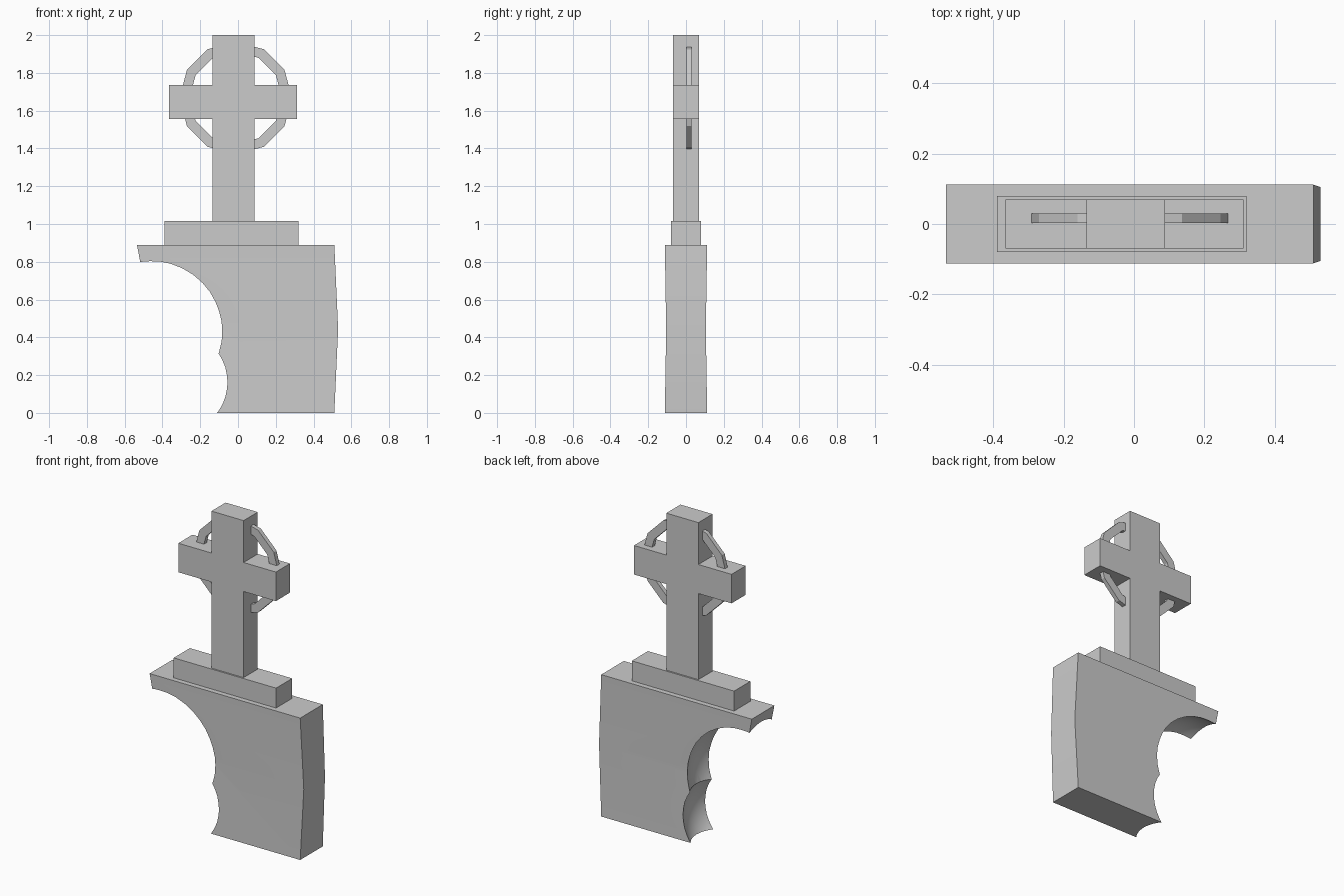
import bpy, bmesh, math

if "Cube" in bpy.data.objects:
    bpy.data.objects.remove(bpy.data.objects["Cube"])


def make_object(name, bm):
    bmesh.ops.recalc_face_normals(bm, faces=bm.faces)
    mesh = bpy.data.meshes.new(name)
    bm.to_mesh(mesh)
    bm.free()
    ob = bpy.data.objects.new(name, mesh)
    bpy.context.collection.objects.link(ob)
    return ob


def loft(name, rings):
    """Closed solid through a stack of equal-length vertex rings."""
    bm = bmesh.new()
    loops = [[bm.verts.new(p) for p in ring] for ring in rings]
    n = len(loops[0])
    for a, b in zip(loops, loops[1:]):
        for i in range(n):
            j = (i + 1) % n
            bm.faces.new((a[i], a[j], b[j], b[i]))
    bm.faces.new(loops[0])
    bm.faces.new(loops[-1])
    return make_object(name, bm)


def rect(x0, x1, y, z):
    return [(x0, -y, z), (x1, -y, z), (x1, y, z), (x0, y, z)]


# Broken lower slab, bulging slightly at mid height
slab = loft("broken_slab", [rect(-0.30, 0.51, 0.112, 0),
                            rect(-0.45, 0.53, 0.105, 0.445),
                            rect(-0.535, 0.51, 0.112, 0.89)])

# Scooped bites broken out of the left side
for x, z, r, depth in ((-0.46, 0.43, 0.405, 0.29), (-0.325, 0.16, 0.30, 0.25)):
    bpy.ops.mesh.primitive_ico_sphere_add(subdivisions=4, radius=1, location=(x, 0, z))
    cutter = bpy.context.object
    cutter.name = "bite_cutter"
    cutter.hide_render = True
    cutter.scale = (r, depth, r)
    bpy.context.view_layer.update()
    mod = slab.modifiers.new("bite", 'BOOLEAN')
    mod.operation = 'DIFFERENCE'
    mod.solver = 'EXACT'
    mod.object = cutter
    bpy.ops.object.select_all(action='DESELECT')
    bpy.context.view_layer.objects.active = slab
    slab.select_set(True)
    bpy.ops.object.modifier_apply(modifier=mod.name)
    bpy.data.objects.remove(cutter)
bpy.ops.object.shade_smooth_by_angle(angle=math.radians(20))

# Plinth under the cross
loft("plinth", [rect(-0.39, 0.32, 0.08, 0.89), rect(-0.39, 0.32, 0.08, 1.015)])

# Cross: one outline extruded front to back
L, R, AL, AR = -0.135, 0.088, -0.365, 0.312
LOW, HIGH, FOOT, TOP = 1.555, 1.737, 1.015, 2.0
outline = [(L, FOOT), (R, FOOT), (R, LOW), (AR, LOW), (AR, HIGH), (R, HIGH),
           (R, TOP), (L, TOP), (L, HIGH), (AL, HIGH), (AL, LOW), (L, LOW)]
loft("cross", [[(x, y, z) for x, z in outline] for y in (-0.07, 0.07)])

# Twelve-sided ring behind the crossing, square in section
bm = bmesh.new()
sections = []
for i in range(12):
    a = math.tau * i / 12
    sections.append([bm.verts.new((-0.012 + r * math.cos(a), y, 1.667 + r * math.sin(a)))
                     for r, y in ((0.245, 0.003), (0.298, 0.003), (0.298, 0.03), (0.245, 0.03))])
for i in range(12):
    a, b = sections[i], sections[(i + 1) % 12]
    for k in range(4):
        m = (k + 1) % 4
        bm.faces.new((a[k], a[m], b[m], b[k]))
make_object("ring", bm)
